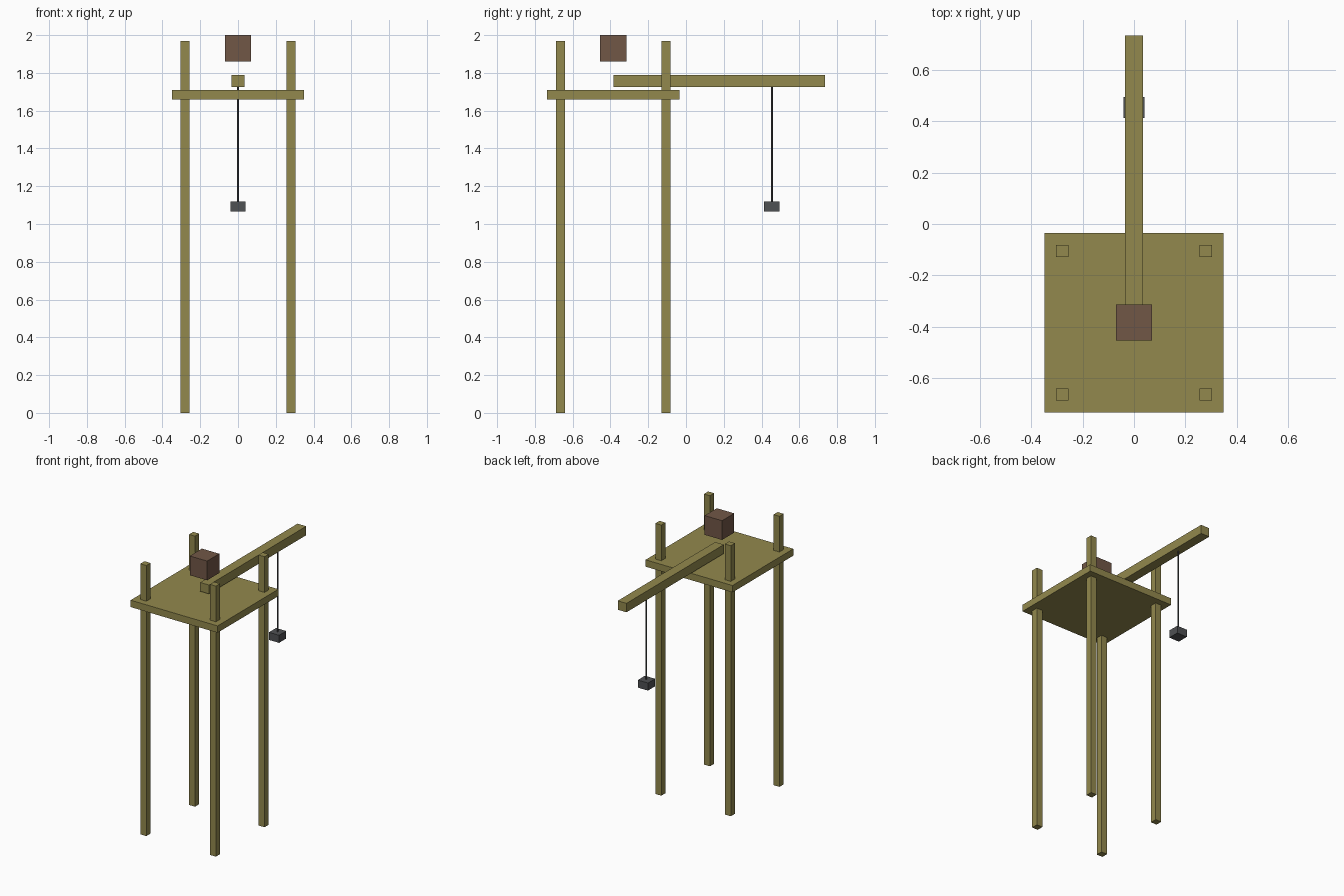
import bpy
import math

if "Cube" in bpy.data.objects:
    bpy.data.objects.remove(bpy.data.objects["Cube"])


def material(name, color):
    m = bpy.data.materials.new(name)
    m.diffuse_color = (*color, 1)
    m.use_nodes = True
    m.node_tree.nodes["Principled BSDF"].inputs["Base Color"].default_value = m.diffuse_color
    return m


WOOD = material("olive_wood", (0.29, 0.25, 0.075))
BROWN = material("brown_block", (0.165, 0.095, 0.062))
IRON = material("dark_grey_iron", (0.078, 0.082, 0.087))


def box(name, x, y, z, mat):
    """Box from (min, max) spans on each axis."""
    spans = (x, y, z)
    bpy.ops.mesh.primitive_cube_add(size=1, location=[(a + b) / 2 for a, b in spans])
    ob = bpy.context.object
    ob.name = name
    ob.scale = [b - a for a, b in spans]
    bpy.ops.object.transform_apply(location=False, rotation=False, scale=True)
    ob.data.materials.append(mat)
    return ob


CY = -0.385   # centre of the platform in y

# platform
box("platform", (-0.35, 0.35), (CY - 0.35, CY + 0.35), (1.66, 1.71), WOOD)

# four corner posts running through the platform
R = 0.024
for side, sx in (("left", -1), ("right", 1)):
    for end, sy in (("front", -1), ("back", 1)):
        px, py = sx * 0.28, CY + sy * 0.28
        box(f"{end}_{side}_post", (px - R, px + R), (py - R, py + R), (0, 1.97), WOOD)

# crane beam and the block floating above its inner end
box("crane_beam", (-0.035, 0.035), (CY, 0.735), (1.725, 1.79), WOOD)
box("winch_block", (-0.07, 0.07), (CY - 0.07, CY + 0.07), (1.86, 2.0), BROWN)

# rope and hanging weight
HY = 0.455
bpy.ops.mesh.primitive_cylinder_add(vertices=8, radius=0.005, depth=0.64,
                                    location=(0, HY, 1.42))
rope = bpy.context.object
rope.name = "rope"
rope.data.materials.append(IRON)
bpy.ops.object.shade_smooth_by_angle(angle=math.radians(50))
box("hanging_weight", (-0.041, 0.041), (HY - 0.041, HY + 0.041), (1.065, 1.12), IRON)
